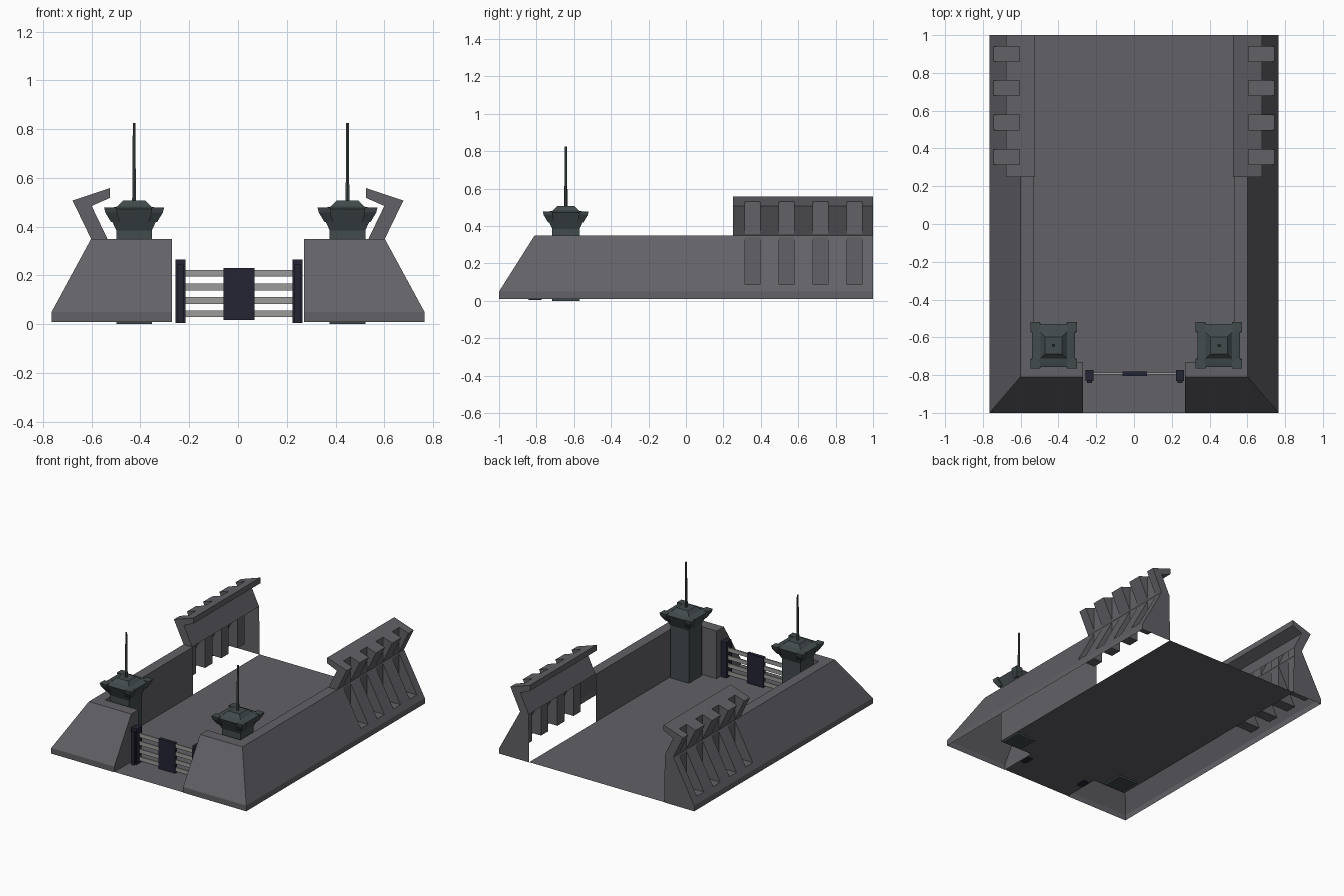
import bpy, bmesh
from mathutils import Matrix, Vector

if "Cube" in bpy.data.objects:
    bpy.data.objects.remove(bpy.data.objects["Cube"])


def material(name, rgb):
    m = bpy.data.materials.new(name)
    m.diffuse_color = (*rgb, 1)
    m.use_nodes = True
    m.node_tree.nodes["Principled BSDF"].inputs["Base Color"].default_value = m.diffuse_color
    return m


STONE = material("stone", (0.12, 0.12, 0.135))
TOWER = material("tower_grey", (0.055, 0.07, 0.075))
NAVY = material("dark_navy", (0.018, 0.018, 0.035))
STEEL = material("steel", (0.33, 0.33, 0.32))


def finish(name, bm, mat, mirror=False, normals=True):
    if normals:
        bmesh.ops.recalc_face_normals(bm, faces=bm.faces[:])
    me = bpy.data.meshes.new(name)
    bm.to_mesh(me)
    bm.free()
    ob = bpy.data.objects.new(name, me)
    bpy.context.collection.objects.link(ob)
    if mat:
        me.materials.append(mat)
    if mirror:
        ob.modifiers.new("mirror", 'MIRROR')
    return ob


def add_box(bm, x0, x1, y0, y1, z0, z1):
    mid = Vector(((x0 + x1) / 2, (y0 + y1) / 2, (z0 + z1) / 2))
    size = Matrix.Diagonal((x1 - x0, y1 - y0, z1 - z0, 1))
    bmesh.ops.create_cube(bm, size=1, matrix=Matrix.Translation(mid) @ size)


def add_rings(bm, cx, cy, rings):
    """Stack of rectangles (x offset, y offset, half size, z), capped."""
    loops = [[bm.verts.new((cx + ox + sx * h, cy + oy + sy * h, z))
              for sx, sy in ((-1, -1), (1, -1), (1, 1), (-1, 1))]
             for ox, oy, h, z in rings]
    for a, b in zip(loops, loops[1:]):
        for i in range(4):
            j = (i + 1) % 4
            bm.faces.new((a[i], a[j], b[j], b[i]))
    bm.faces.new(loops[0][::-1])
    bm.faces.new(loops[-1])


B, S, H = 0.01, 0.05, 0.35        # wall base, plinth top, wall top
GAP, IN, TOP, OUT = 0.27, 0.53, 0.602, 0.765
FRONT, CREST, BACK, STEP = -1, -0.81, -0.73, 0.25

# Floor: courtyard plus the gateway strip
bm = bmesh.new()
half = [(GAP, FRONT), (GAP, BACK), (IN, BACK), (IN, 1)]
outline = half + [(-x, y) for x, y in reversed(half)]
bm.faces.new([bm.verts.new((x, y, B + 0.002)) for x, y in outline])
finish("floor", bm, STONE)

# Front and side wall: open-bottomed shell with sloping outer faces
bm = bmesh.new()
low, sill = [[bm.verts.new((x, y, z)) for x, y in
              ((GAP, FRONT), (OUT, FRONT), (OUT, STEP))] for z in (B, S)]
top = [bm.verts.new((x, y, H)) for x, y in
       ((GAP, CREST), (TOP, CREST), (TOP, STEP), (IN, STEP), (IN, BACK), (GAP, BACK))]
foot = [bm.verts.new((x, y, B)) for x, y in ((IN, STEP), (IN, BACK), (GAP, BACK))]
for a, b in ((low, sill), (sill, top)):
    for i in range(2):
        bm.faces.new((a[i], a[i + 1], b[i + 1], b[i]))
bm.faces.new(top)
for i in range(2):
    bm.faces.new((foot[i], foot[i + 1], top[i + 4], top[i + 3]))
bm.faces.new((foot[2], low[0], sill[0], top[0], top[5]))
finish("front_wall", bm, STONE, mirror=True)

# Rear wall: bent profile with an overhanging parapet
profile = [(IN, B), (OUT, B), (OUT, S), (TOP, H), (0.678, 0.507), (0.525, 0.558),
           (0.525, 0.518), (0.6, 0.485), (IN + 0.005, H)]
bm = bmesh.new()
a, b = [[bm.verts.new((x, y, z)) for x, z in profile] for y in (STEP, 1)]
for i in range(9):
    j = (i + 1) % 9
    bm.faces.new((a[i], a[j], b[j], b[i]))
bm.faces.new(a[3:])
bm.faces.new(a[:4] + a[8:])
bm.faces.new(b)
wall = finish("rear_wall", bm, STONE)

# Four vertical grooves cut through slope and parapet
bm = bmesh.new()
for i in range(4):
    y = 0.355 + 0.182 * i
    add_box(bm, 0.606, 0.9, y - 0.04, y + 0.04, 0.088, 0.7)
cutter = finish("groove_cutter", bm, None)
cutter.hide_render = True
mod = wall.modifiers.new("grooves", 'BOOLEAN')
mod.operation, mod.solver, mod.object = 'DIFFERENCE', 'EXACT', cutter
bpy.context.view_layer.update()
cut = bpy.data.meshes.new_from_object(
    wall.evaluated_get(bpy.context.evaluated_depsgraph_get()))
wall.modifiers.clear()
bpy.data.objects.remove(cutter)

# Open the underside, courtyard side and joint of the rear wall
bm = bmesh.new()
bm.from_mesh(cut)
gone = []
for f in bm.faces:
    xs, ys, zs = zip(*(v.co for v in f.verts))
    if (max(zs) < B + 0.001 or (max(xs) < 0.54 and max(zs) < H + 0.01)
            or (max(ys) < STEP + 0.001 and min(zs) < H - 0.05)):
        gone.append(f)
bmesh.ops.delete(bm, geom=gone, context='FACES')
bm.to_mesh(cut)
bm.free()
wall.data = cut
wall.modifiers.new("mirror", 'MIRROR')

# Watch towers: column, flared head, stepped roof, corner wedges and mast
TY = -0.643
for side, cx in (("left", -0.426), ("right", 0.449)):
    bm = bmesh.new()
    add_rings(bm, cx, TY, [(0, 0, h, z) for h, z in (
        (0.073, 0), (0.073, 0.385), (0.113, 0.472), (0.09, 0.478),
        (0.07, 0.482), (0.045, 0.507))])
    for sx in (-1, 1):
        for sy in (-1, 1):
            add_rings(bm, cx, TY, [(sx * o, sy * o, h, z) for o, h, z in (
                (0.077, 0.018, 0.42), (0.094, 0.024, 0.458), (0.097, 0.026, 0.479))])
    finish(side + "_tower", bm, TOWER)
    bm = bmesh.new()
    bmesh.ops.create_cone(bm, cap_ends=True, segments=6, radius1=0.009, radius2=0.006,
                          depth=0.325, matrix=Matrix.Translation((cx, TY, 0.6625)))
    finish(side + "_mast", bm, TOWER)

# Gate: posts, four bars and a central plate
MID = 0.004
for side, s in (("left", -1), ("right", 1)):
    bm = bmesh.new()
    x = MID + s * 0.24
    add_box(bm, x - 0.021, x + 0.021, -0.83, -0.772, 0.004, 0.265)
    add_box(bm, x - 0.013, x + 0.013, -0.843, -0.83, 0.004, 0.245)
    finish(side + "_gate_post", bm, NAVY)
bm = bmesh.new()
for z in (0.043, 0.097, 0.153, 0.209):
    add_box(bm, MID - 0.23, MID + 0.23, -0.797, -0.787, z - 0.014, z + 0.014)
finish("gate_bars", bm, STEEL)
bm = bmesh.new()
add_box(bm, MID - 0.064, MID + 0.064, -0.804, -0.78, 0.017, 0.23)
finish("gate_plate", bm, NAVY)
